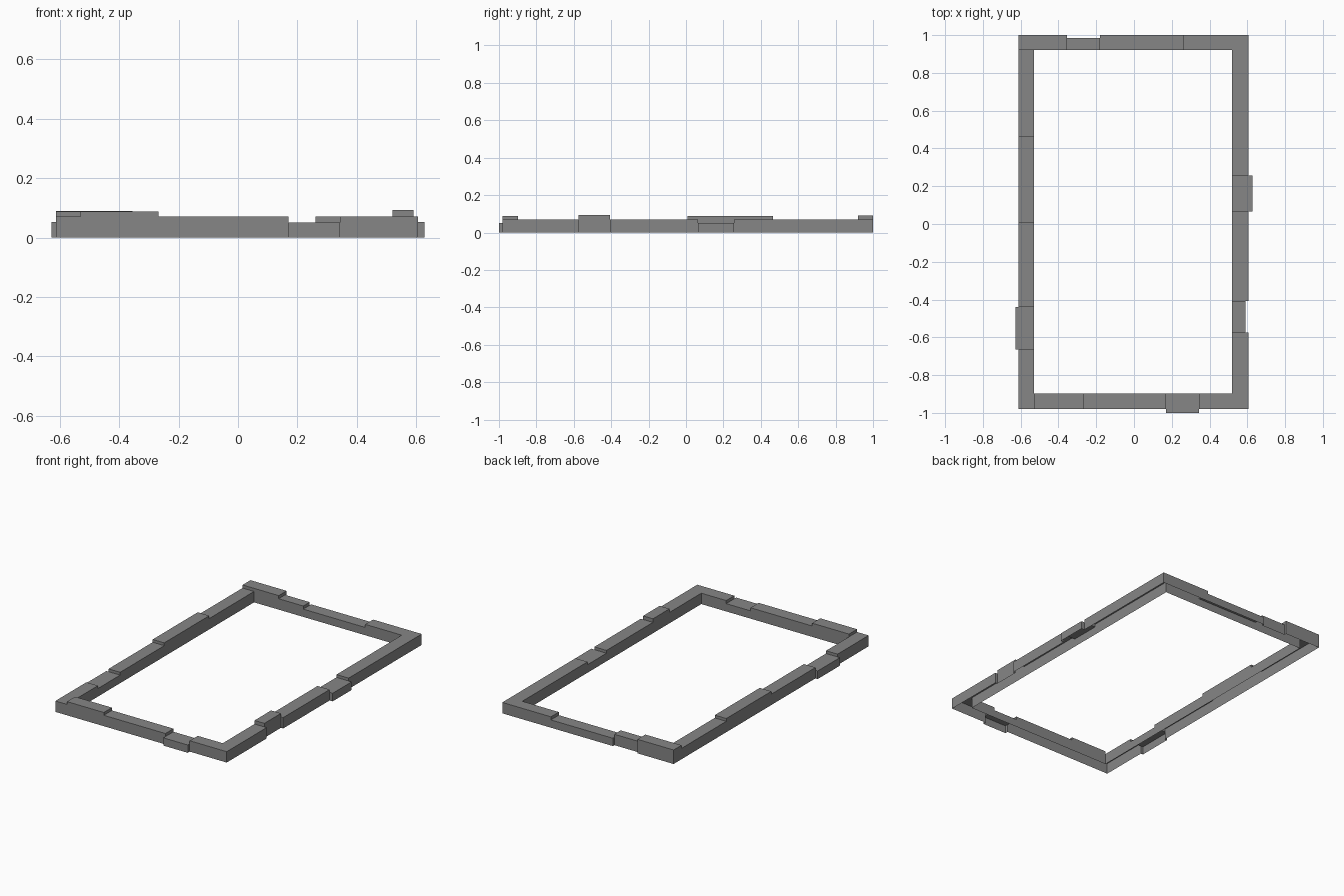
import bpy, bmesh
from mathutils import Vector

if "Cube" in bpy.data.objects:
    bpy.data.objects.remove(bpy.data.objects["Cube"])

# Frame outline (outer and inner edges)
L, R, F, B = -0.612, 0.606, -0.98, 1.0
IL, IR, IF, IB = -0.53, 0.52, -0.898, 0.92
LOW, MID, HIGH = 0.052, 0.07, 0.088

# Border stones: x0, x1, y0, y1, height
stones = [
    # back run
    (L, -0.355, IB, B, 0.09), (-0.355, -0.18, IB, 0.985, MID),
    (-0.18, 0.26, IB, B, LOW - 0.002), (0.26, R, IB, B, MID),
    # front run
    (L, IL, F, IF, MID), (IL, -0.268, F, IF, HIGH), (-0.268, 0.17, F, IF, MID),
    (0.17, 0.343, -1.0, IF, LOW - 0.002), (0.343, R, F, IF, MID),
    # left run
    (L, IL, 0.465, IB, MID), (L, IL, 0.008, 0.465, HIGH), (L, IL, -0.44, 0.008, MID),
    (-0.628, IL, -0.665, -0.44, LOW), (L, IL, IF, -0.665, MID),
    # right run
    (IR, R, 0.257, IB, MID), (IR, 0.628, 0.065, 0.257, LOW), (IR, R, -0.407, 0.065, MID),
    (IR, 0.59, -0.575, -0.407, 0.093), (IR, R, IF, -0.575, MID),
]


def height(x, y):
    return max((h for a, b, c, d, h in stones if a < x < b and c < y < d), default=0.0)


bm = bmesh.new()


def quad(points, facing):
    f = bm.faces.new([bm.verts.new(p) for p in points])
    f.normal_update()
    if f.normal.dot(Vector(facing)) < 0:
        f.normal_flip()


# Grid lines through every stone edge, with a margin outside
xs = sorted({v for s in stones for v in s[:2]} | {-0.8, 0.8})
ys = sorted({v for s in stones for v in s[2:4]} | {-1.2, 1.2})
nx, ny = len(xs) - 1, len(ys) - 1
H = [[height((xs[i] + xs[i + 1]) / 2, (ys[j] + ys[j + 1]) / 2) for j in range(ny)]
     for i in range(nx)]

# Hollow shell, open underneath: tops, and walls wherever the height changes
for i in range(nx):
    for j in range(ny):
        a, b, c, d, h = xs[i], xs[i + 1], ys[j], ys[j + 1], H[i][j]
        if h > 0:
            quad([(a, c, h), (b, c, h), (b, d, h), (a, d, h)], (0, 0, 1))
        if i + 1 < nx and H[i + 1][j] != h:
            g = H[i + 1][j]
            lo, hi = min(h, g), max(h, g)
            quad([(b, c, lo), (b, d, lo), (b, d, hi), (b, c, hi)], (h - g, 0, 0))
        if j + 1 < ny and H[i][j + 1] != h:
            g = H[i][j + 1]
            lo, hi = min(h, g), max(h, g)
            quad([(a, d, lo), (b, d, lo), (b, d, hi), (a, d, hi)], (0, h - g, 0))

# Weld and merge coplanar strips
bmesh.ops.remove_doubles(bm, verts=bm.verts[:], dist=1e-5)
bmesh.ops.dissolve_limit(bm, angle_limit=0.01, verts=bm.verts[:], edges=bm.edges[:])

mesh = bpy.data.meshes.new("stone_border")
bm.to_mesh(mesh)
bm.free()
mat = bpy.data.materials.new("stone_grey")
mat.diffuse_color = (0.24, 0.24, 0.24, 1)
mat.use_nodes = True
mat.node_tree.nodes["Principled BSDF"].inputs["Base Color"].default_value = mat.diffuse_color
mesh.materials.append(mat)
bpy.context.collection.objects.link(bpy.data.objects.new("stone_border", mesh))
